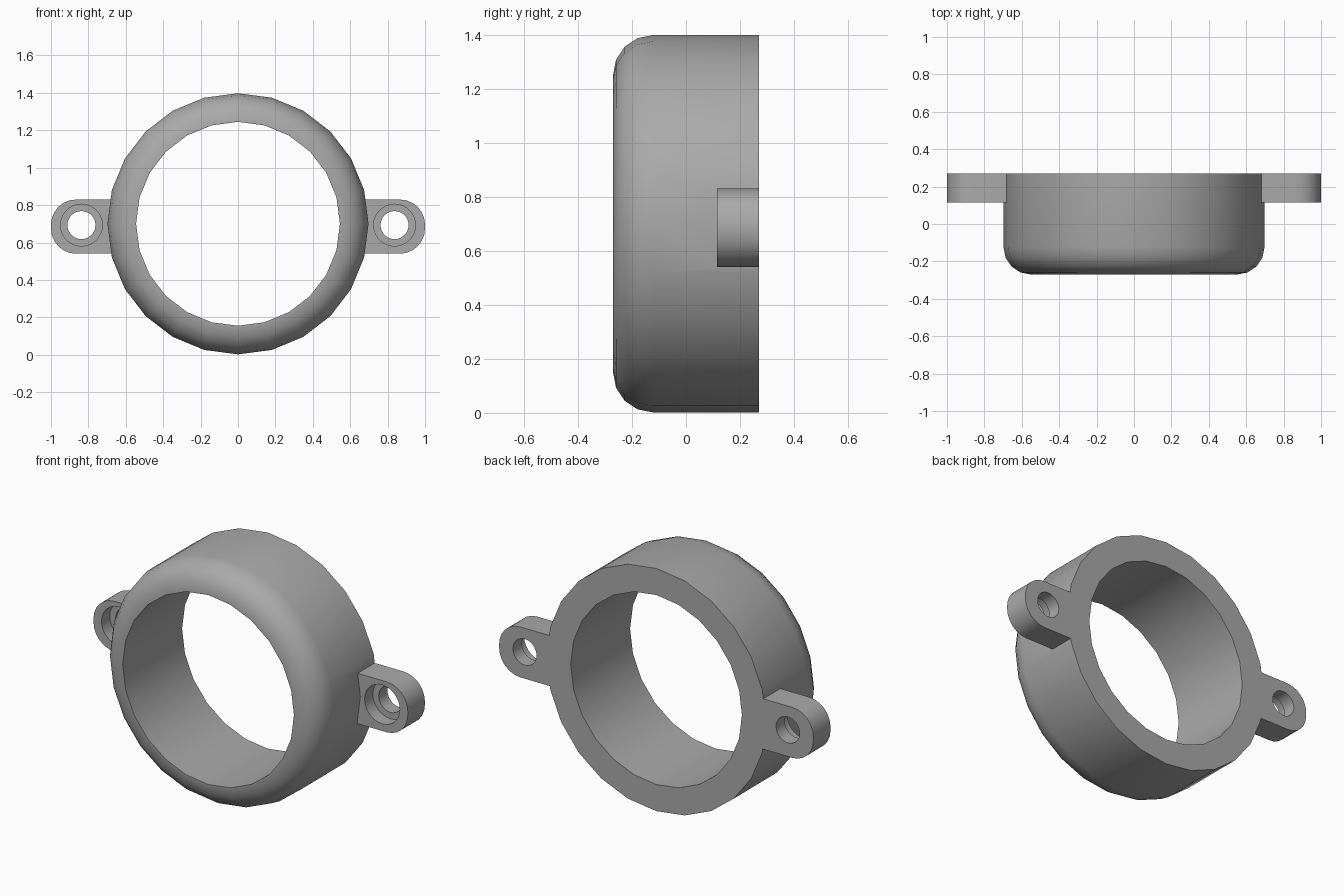
import bpy, bmesh
from math import sin, cos, pi, radians
from mathutils import Matrix, Vector

cube = bpy.data.objects.get("Cube")
if cube:
    bpy.data.objects.remove(cube, do_unlink=True)

CENTRE_Z, EAR_Z = 0.70, 0.685
FRONT, BACK, EAR_FRONT = -0.27, 0.27, 0.115
OUTER, INNER, FILLET = 0.698, 0.545, 0.147

grey = bpy.data.materials.new("plain grey")
grey.use_nodes = True
colour = (0.40, 0.40, 0.40, 1)
grey.diffuse_color = colour
grey.node_tree.nodes["Principled BSDF"].inputs["Base Color"].default_value = colour


def make_object(name, bm):
    bmesh.ops.recalc_face_normals(bm, faces=bm.faces)
    mesh = bpy.data.meshes.new(name)
    bm.to_mesh(mesh)
    bm.free()
    mesh.materials.append(grey)
    obj = bpy.data.objects.new(name, mesh)
    bpy.context.collection.objects.link(obj)
    return obj


def combine(target, tool, operation):
    """Apply a boolean, then discard the tool."""
    mod = target.modifiers.new(operation, 'BOOLEAN')
    mod.operation, mod.object, mod.solver = operation, tool, 'EXACT'
    bpy.context.view_layer.objects.active = target
    bpy.ops.object.modifier_apply(modifier=mod.name)
    bpy.data.objects.remove(tool, do_unlink=True)


def ring():
    # radius / depth section with a rounded front shoulder
    section = [(INNER, BACK), (INNER, FRONT)]
    for i in range(5):
        a = pi / 2 * i / 4
        section.append((OUTER - FILLET + FILLET * sin(a),
                        FRONT + FILLET - FILLET * cos(a)))
    section.append((OUTER, BACK))
    bm = bmesh.new()
    sides = 24
    loops = []
    for k in range(sides):
        t = 2 * pi * k / sides
        loops.append([bm.verts.new((r * cos(t), y, CENTRE_Z + r * sin(t)))
                      for r, y in section])
    n = len(section)
    for k in range(sides):
        a, b = loops[k], loops[(k + 1) % sides]
        for j in range(n):
            bm.faces.new((a[j], b[j], b[(j + 1) % n], a[(j + 1) % n]))
    return make_object("ring_body", bm)


def ear(name, side):
    # tab outline with rounded outer corners
    half, corner, root = 0.145, 0.135, 0.60
    outline = [(root, -half)]
    for sign, start in ((-1, -pi / 2), (1, 0)):
        for i in range(7):
            a = start + pi / 2 * i / 6
            outline.append((1 - corner + corner * cos(a),
                            sign * (half - corner) + corner * sin(a)))
    outline.append((root, half))
    bm = bmesh.new()
    face = bm.faces.new([bm.verts.new((side * x, EAR_FRONT, EAR_Z + z))
                         for x, z in outline])
    new = bmesh.ops.extrude_face_region(bm, geom=[face])["geom"]
    moved = [v for v in new if isinstance(v, bmesh.types.BMVert)]
    bmesh.ops.translate(bm, verts=moved, vec=Vector((0, BACK - EAR_FRONT, 0)))
    return make_object(name, bm)


def drill(name, side, radius, y0, y1):
    bm = bmesh.new()
    place = (Matrix.Translation((side * 0.837, (y0 + y1) / 2, 0.693))
             @ Matrix.Rotation(pi / 2, 4, 'X'))
    bmesh.ops.create_cone(bm, cap_ends=True, segments=28, radius1=radius,
                          radius2=radius, depth=y1 - y0, matrix=place)
    obj = make_object(name, bm)
    obj.hide_render = True
    return obj


# One fused body: ring plus two counterbored mounting ears
body = ring()
for label, side in (("left", 1), ("right", -1)):
    combine(body, ear(label + "_ear", side), 'UNION')
    combine(body, drill(label + "_hole", side, 0.075, 0.0, 0.4), 'DIFFERENCE')
    combine(body, drill(label + "_counterbore", side, 0.112, 0.0, 0.19), 'DIFFERENCE')

body.name = "mounting_ring"
bpy.ops.object.select_all(action='DESELECT')
body.select_set(True)
bpy.context.view_layer.objects.active = body
bpy.ops.object.shade_smooth_by_angle(angle=radians(30))
